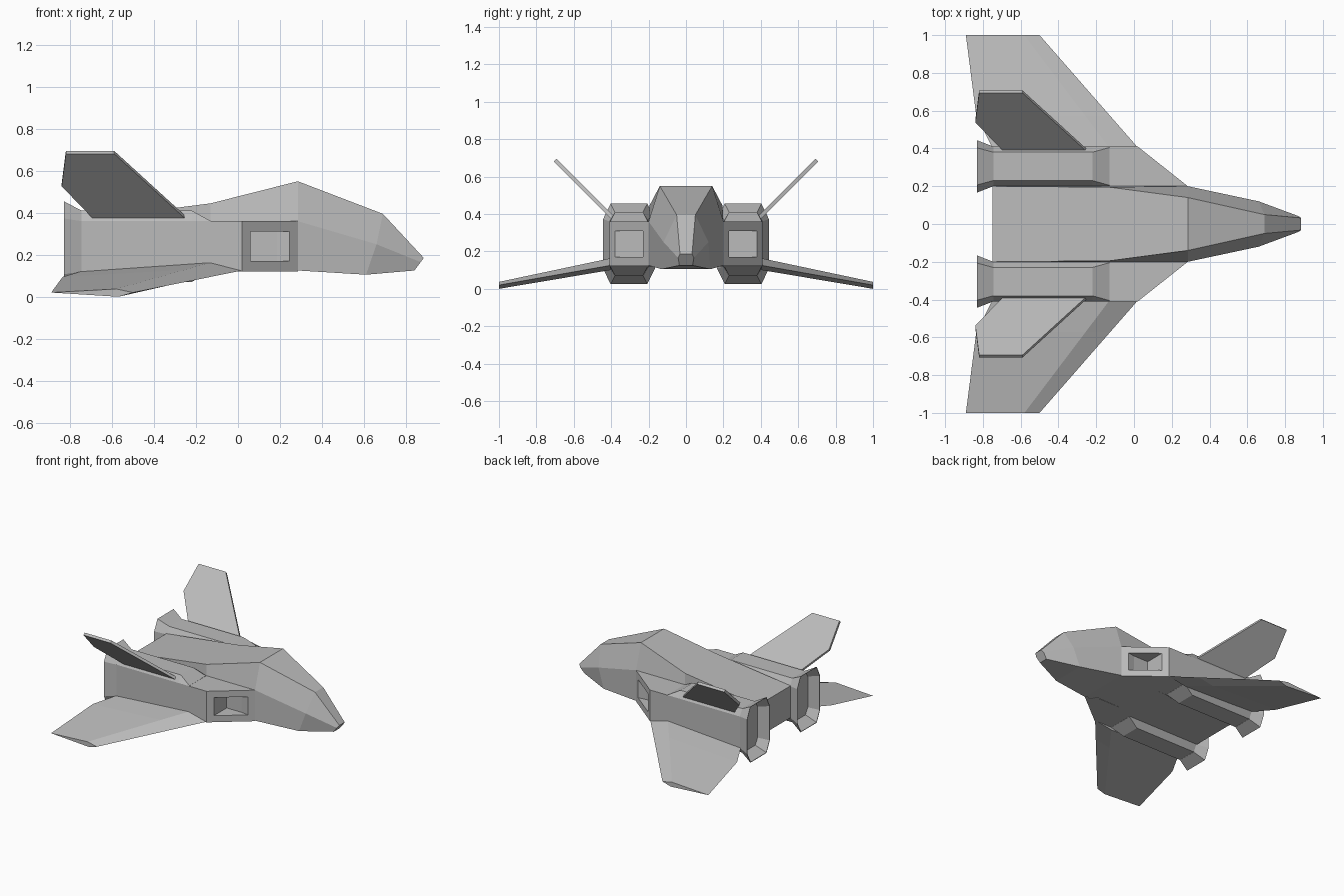
import bpy, bmesh

cube = bpy.data.objects.get("Cube")
if cube:
    bpy.data.objects.remove(cube, do_unlink=True)

grey = bpy.data.materials.new("hull_grey")
grey.use_nodes = True
COLOUR = (0.5, 0.5, 0.5, 1)
grey.diffuse_color = COLOUR
grey.node_tree.nodes["Principled BSDF"].inputs["Base Color"].default_value = COLOUR


def finish(name, bm, mirror=True):
    """Turn a bmesh into an object, mirrored across the centre plane."""
    bmesh.ops.recalc_face_normals(bm, faces=bm.faces)
    mesh = bpy.data.meshes.new(name)
    bm.to_mesh(mesh)
    bm.free()
    mesh.materials.append(grey)
    obj = bpy.data.objects.new(name, mesh)
    bpy.context.collection.objects.link(obj)
    if mirror:
        mod = obj.modifiers.new("Mirror", "MIRROR")
        mod.use_axis = (False, True, False)
        mod.use_mirror_merge = False
    return obj


def loft(sections):
    """Skin a list of equal-length point rings and cap both ends."""
    bm = bmesh.new()
    rings = [[bm.verts.new(p) for p in s] for s in sections]
    for a, b in zip(rings, rings[1:]):
        for i in range(len(a)):
            j = (i + 1) % len(a)
            bm.faces.new((a[i], a[j], b[j], b[i]))
    bm.faces.new(rings[0])
    bm.faces.new(rings[-1])
    return bm


def lerp(a, b, t):
    return tuple(p + (q - p) * t for p, q in zip(a, b))


# Fuselage: each half section is top, shoulder, bottom
halves = [
    [(-0.75, 0.2, 0.365), (-0.75, 0.2, 0.355), (-0.75, 0.2, 0.12)],
    [(-0.13, 0.195, 0.445), (-0.13, 0.2, 0.36), (-0.13, 0.2, 0.12)],
    [(0.285, 0.14, 0.55), (0.285, 0.2, 0.36), (0.285, 0.2, 0.125)],
    [(0.69, 0.05, 0.395), (0.66, 0.12, 0.25), (0.61, 0.13, 0.105)],
    [(0.885, 0.032, 0.185), (0.87, 0.042, 0.165), (0.84, 0.035, 0.125)],
]
finish("fuselage", loft([h + [(x, -y, z) for x, y, z in reversed(h)] for h in halves]), False)

# Engine block with a slanted front and a recessed intake
plan = [(-0.75, 0.15), (-0.75, 0.41), (0.02, 0.41), (0.285, 0.2), (0.2, 0.15)]
bm = loft([[(x, y, z) for x, y in plan] for z in (0.121, 0.36)])
bmesh.ops.recalc_face_normals(bm, faces=bm.faces)
front = max(bm.faces, key=lambda f: f.normal.x + f.normal.y)
bmesh.ops.inset_region(bm, faces=[front], thickness=0.05, use_even_offset=True)
pocket = bmesh.ops.extrude_discrete_faces(bm, faces=[front])["faces"][0]
middle = pocket.calc_center_median().x
for v in pocket.verts:
    v.co.y = 0.222
    if v.co.x > middle:
        v.co.x -= 0.06
finish("engine_block", bm)


# Bevelled strips above and below each engine block
def strip(x, y0, y1, edge, ridge):
    return [(x, 0.2, edge), (x, 0.41, edge), (x, y1, ridge), (x, y0, ridge)]


for name, edge, up in (("upper_engine_strip", 0.36, 1), ("lower_engine_strip", 0.121, -1)):
    finish(name, loft([
        strip(-0.75, 0.23, 0.38, edge, edge + 0.05 * up),
        strip(-0.22, 0.23, 0.38, edge, edge + 0.05 * up),
        strip(-0.13, 0.205, 0.405, edge, edge + 0.001 * up)]))


# Flared open nozzle
def octagon(x, grow, grow_z):
    w, c = 0.105 + grow, 0.075 + grow * 0.7
    s, h = 0.12 + grow * 0.4, 0.17 + grow_z
    ring = [(w, -s), (w, s), (c, h), (-c, h), (-w, s), (-w, -s), (-c, -h), (c, -h)]
    return [(x, 0.305 + y, 0.24 + z) for y, z in ring]


finish("nozzle", loft([octagon(-0.745, 0, 0), octagon(-0.83, 0.033, 0.045),
                       octagon(-0.83, 0.029, 0.041), octagon(-0.752, -0.004, -0.004)]))

# Drooping wing: leading edge, upper ridge, trailing edge, lower ridge
root = [(0.02, 0.405, 0.125), (-0.13, 0.405, 0.163), (-0.75, 0.405, 0.12), (-0.13, 0.405, 0.1)]
tip = [(-0.5, 1, 0.02), (-0.58, 1, 0.037), (-0.89, 1, 0.02), (-0.57, 1, 0)]
kink = [lerp(a, b, 0.28) for a, b in zip(root, tip)]
kink[2] = (-0.835, kink[2][1], 0.095)
finish("wing", loft([root, kink, tip]))

# Canted tail fin, a thin plate leaning outward
outline = [(-0.25, -0.005), (-0.69, -0.005), (-0.84, 0.15), (-0.82, 0.305), (-0.59, 0.305)]
finish("tail_fin", loft([[(x, 0.395 + s + d, 0.383 + s - d) for x, s in outline]
                         for d in (-0.007, 0.007)]))
